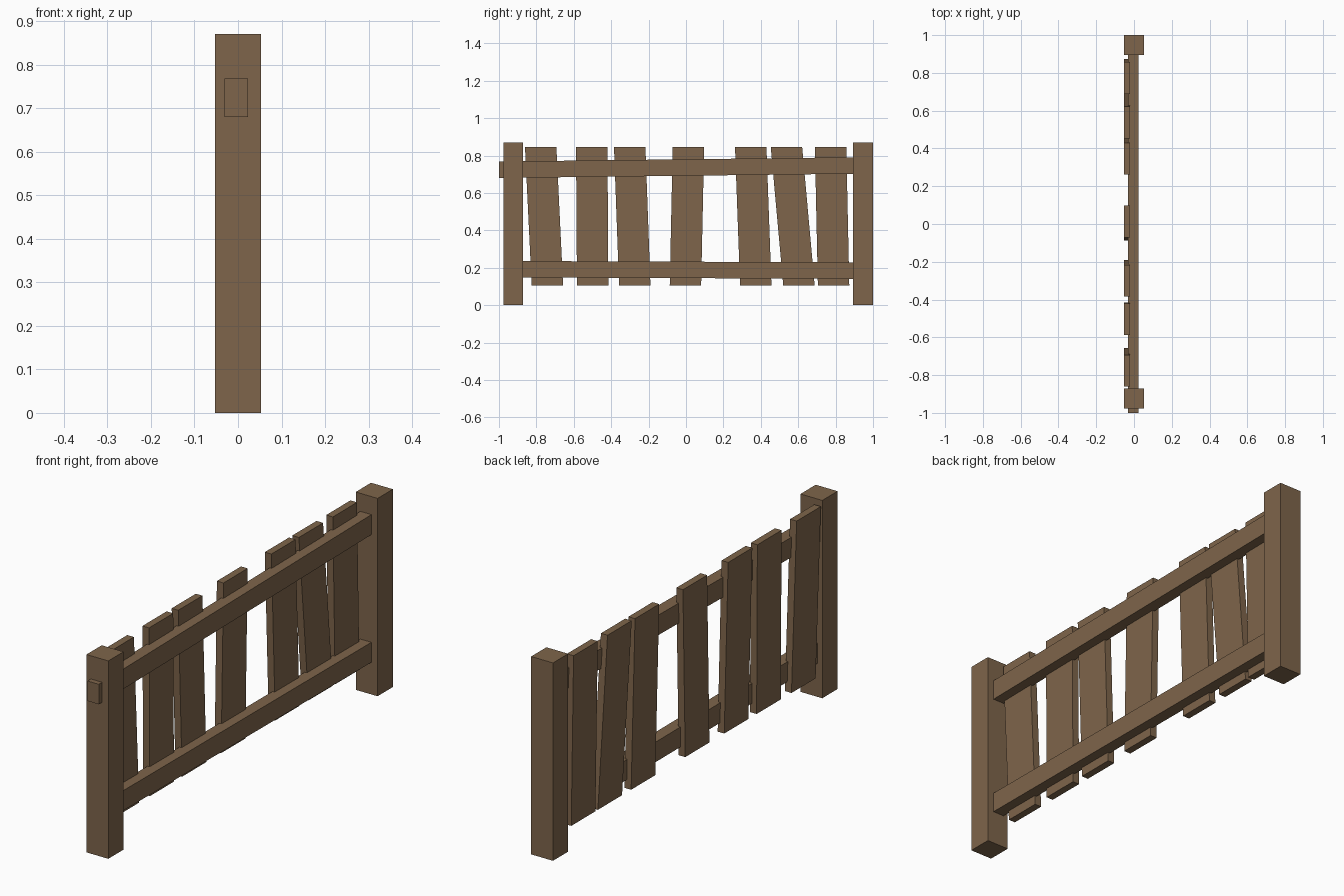
import bpy

if "Cube" in bpy.data.objects:
    bpy.data.objects.remove(bpy.data.objects["Cube"])

wood = bpy.data.materials.new("brown_wood")
wood.diffuse_color = (0.21, 0.13, 0.07, 1)
wood.use_nodes = True
wood.node_tree.nodes["Principled BSDF"].inputs["Base Color"].default_value = wood.diffuse_color


def prism(name, profile, x0, x1):
    """Extrude a four-point (y, z) outline between two x positions."""
    n = len(profile)
    verts = [(x, y, z) for x in (x0, x1) for y, z in profile]
    faces = [tuple(reversed(range(n))), tuple(range(n, 2 * n))]
    faces += [(i, (i + 1) % n, n + (i + 1) % n, n + i) for i in range(n)]
    mesh = bpy.data.meshes.new(name)
    mesh.from_pydata(verts, [], faces)
    mesh.materials.append(wood)
    obj = bpy.data.objects.new(name, mesh)
    bpy.context.collection.objects.link(obj)
    return obj


# End posts
for name, y0, y1 in (("front_post", -0.977, -0.871), ("back_post", 0.894, 1.0)):
    prism(name, [(y0, 0), (y1, 0), (y1, 0.87), (y0, 0.87)], -0.053, 0.053)

# Slightly sloping rails; the upper one pokes through the front post
for name, y0, z0, y1, z1 in (("upper_rail", -1.0, 0.68, 0.92, 0.703),
                             ("lower_rail", -0.92, 0.148, 0.94, 0.141)):
    prism(name, [(y0, z0), (y1, z1), (y1, z1 + 0.088), (y0, z0 + 0.088)],
          -0.031, 0.023)

# Leaning pickets: (left edge at the bottom, left edge at the top)
pickets = [(-0.825, -0.861), (-0.583, -0.588), (-0.358, -0.385), (-0.087, -0.071),
           (0.289, 0.262), (0.520, 0.453), (0.705, 0.689)]
width = 0.168
for i, (bottom, top) in enumerate(pickets, 1):
    prism(f"picket_{i}", [(bottom, 0.105), (bottom + width, 0.105),
                          (top + width, 0.847), (top, 0.847)], -0.053, -0.021)
